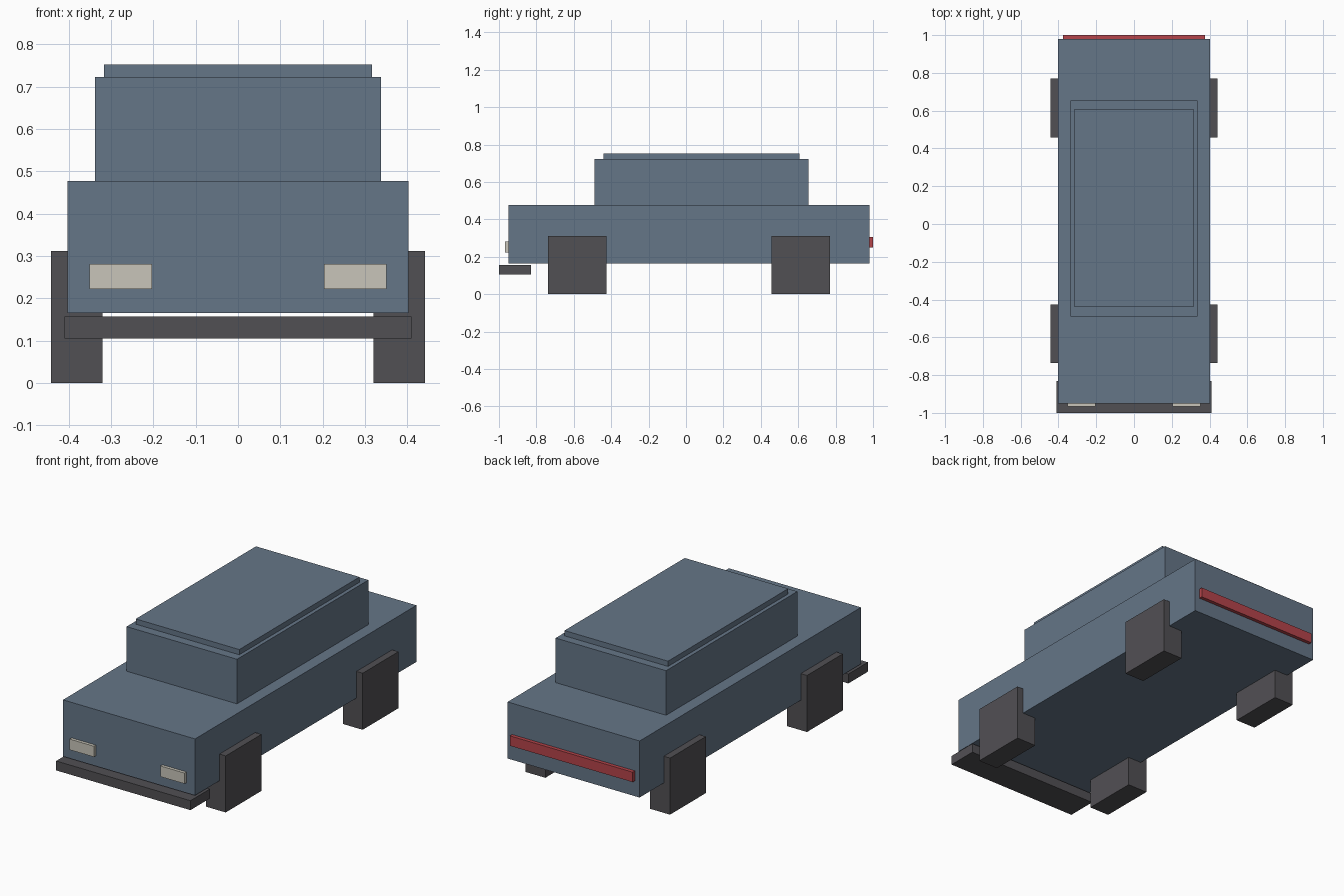
import bpy

default_cube = bpy.data.objects.get("Cube")
if default_cube:
    bpy.data.objects.remove(default_cube, do_unlink=True)


def make_material(name, rgb):
    mat = bpy.data.materials.new(name)
    mat.use_nodes = True
    mat.diffuse_color = (*rgb, 1)
    mat.node_tree.nodes["Principled BSDF"].inputs["Base Color"].default_value = (*rgb, 1)
    return mat


def box(name, x, y, z, mat):
    """Box spanning the given (low, high) range on each axis."""
    spans = (x, y, z)
    bpy.ops.mesh.primitive_cube_add(size=1, location=[(a + b) / 2 for a, b in spans])
    obj = bpy.context.object
    obj.name = name
    obj.scale = [b - a for a, b in spans]
    bpy.ops.object.transform_apply(location=False, rotation=False, scale=True)
    obj.data.materials.append(mat)
    return obj


paint = make_material("slate blue paint", (0.13, 0.18, 0.245))
rubber = make_material("dark grey rubber", (0.083, 0.08, 0.088))
lamp = make_material("cream lamp", (0.58, 0.56, 0.49))
red = make_material("red lamp", (0.46, 0.058, 0.069))

# Bodywork
box("body", (-0.403, 0.403), (-0.95, 0.98), (0.165, 0.477), paint)
box("cabin", (-0.337, 0.337), (-0.49, 0.655), (0.477, 0.723), paint)
box("roof_panel", (-0.316, 0.316), (-0.44, 0.608), (0.723, 0.752), paint)

# Front bumper and rear light bar
box("front_bumper", (-0.41, 0.41), (-1.0, -0.83), (0.105, 0.157), rubber)
box("tail_light_bar", (-0.375, 0.375), (0.97, 1.0), (0.25, 0.305), red)

# Wheels and headlights on both sides
for side, s in (("left", 1), ("right", -1)):
    wheel_x = sorted((s * 0.32, s * 0.441))
    lamp_x = sorted((s * 0.203, s * 0.351))
    box(f"front_wheel_{side}", wheel_x, (-0.737, -0.425), (0, 0.312), rubber)
    box(f"rear_wheel_{side}", wheel_x, (0.457, 0.769), (0, 0.312), rubber)
    box(f"headlight_{side}", lamp_x, (-0.967, -0.94), (0.222, 0.281), lamp)
